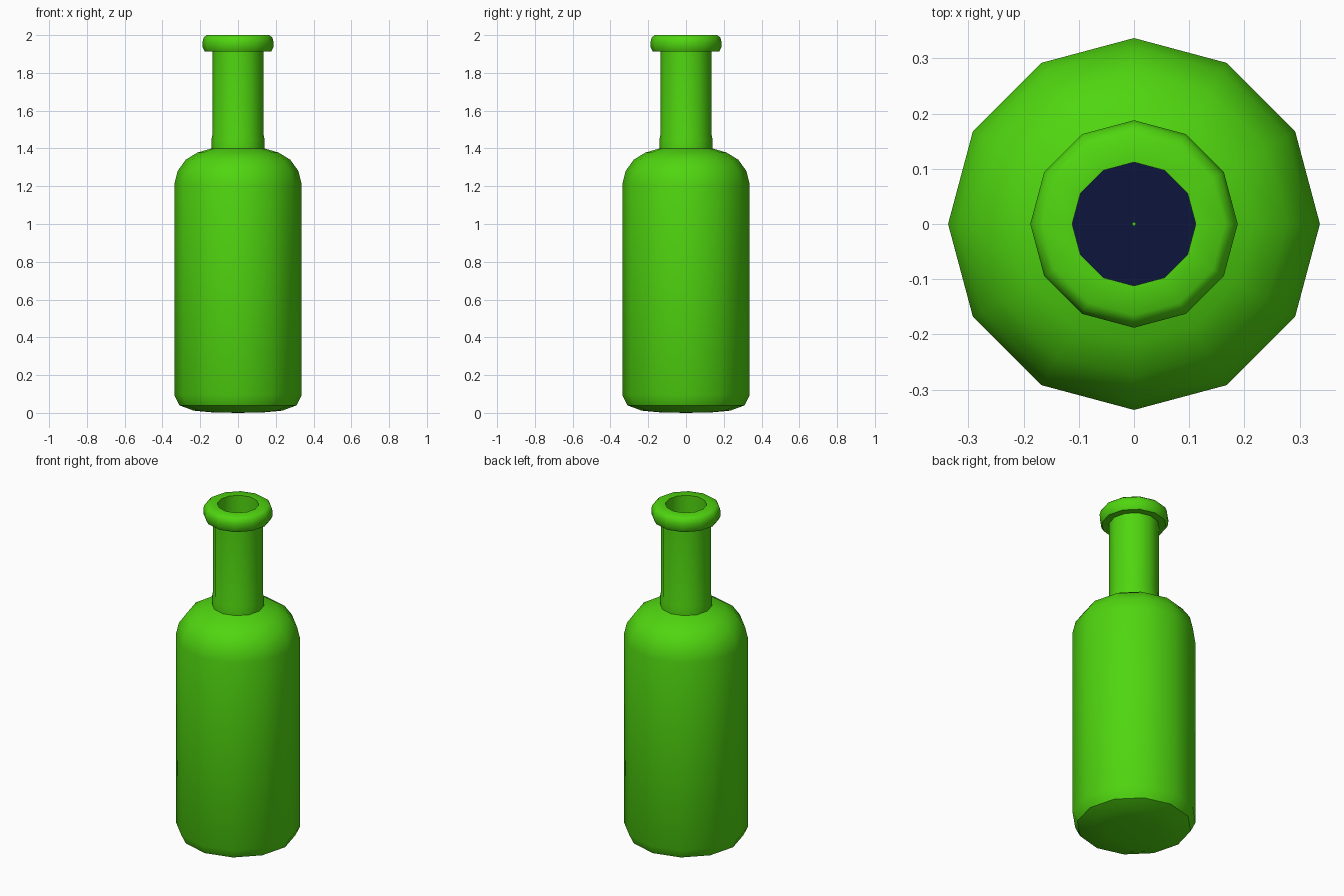
import bpy, bmesh, math

if "Cube" in bpy.data.objects:
    bpy.data.objects.remove(bpy.data.objects["Cube"])

SIDES = 12


def material(name, color):
    m = bpy.data.materials.new(name)
    m.diffuse_color = (*color, 1)
    m.use_nodes = True
    m.node_tree.nodes["Principled BSDF"].inputs["Base Color"].default_value = m.diffuse_color
    return m


def lathe(name, profile, mat):
    """Revolve an (r, z) profile around z; r = 0 gives a pole."""
    bm = bmesh.new()
    rings = []
    for r, z in profile:
        n = 1 if r == 0 else SIDES
        rings.append([bm.verts.new((r * math.cos(2 * math.pi * i / SIDES),
                                    r * math.sin(2 * math.pi * i / SIDES), z))
                      for i in range(n)])
    for a, b in zip(rings, rings[1:]):
        for i in range(SIDES):
            j = (i + 1) % SIDES
            quad = [a[i % len(a)], a[j % len(a)], b[j % len(b)], b[i % len(b)]]
            bm.faces.new(list(dict.fromkeys(quad)))
    bmesh.ops.recalc_face_normals(bm, faces=bm.faces)
    me = bpy.data.meshes.new(name)
    bm.to_mesh(me)
    bm.free()
    me.materials.append(mat)
    ob = bpy.data.objects.new(name, me)
    bpy.context.collection.objects.link(ob)
    bpy.ops.object.select_all(action='DESELECT')
    ob.select_set(True)
    bpy.context.view_layer.objects.active = ob
    bpy.ops.object.shade_smooth_by_angle(angle=math.radians(38))
    return ob


green = material("green_glass", (0.08, 0.67, 0.005))
navy = material("dark_liquid", (0.004, 0.008, 0.045))

# Bottle: outside from base to lip, then back down the inner wall
outer = [(0, 0), (0.14, 0.003), (0.235, 0.012), (0.31, 0.04), (0.337, 0.095),
         (0.337, 1.21), (0.32, 1.28), (0.277, 1.34), (0.215, 1.378), (0.14, 1.40),
         (0.14, 1.45), (0.136, 1.47), (0.136, 1.914)]
lip = [(0.176, 1.914), (0.187, 1.935), (0.188, 1.965), (0.181, 1.988), (0.165, 2.0)]
inner = [(0.112, 2.0), (0.112, 1.38), (0.20, 1.355), (0.26, 1.32), (0.298, 1.27),
         (0.313, 1.20), (0.313, 0.10), (0.29, 0.06), (0.22, 0.035), (0, 0.025)]
lathe("bottle", outer + lip + inner, green)

# Liquid inside, with a pinhole on the axis
lathe("liquid", [(0.003, 0.04), (0.21, 0.05), (0.28, 0.075), (0.30, 0.11),
                 (0.30, 1.0), (0.003, 1.0)], navy)
